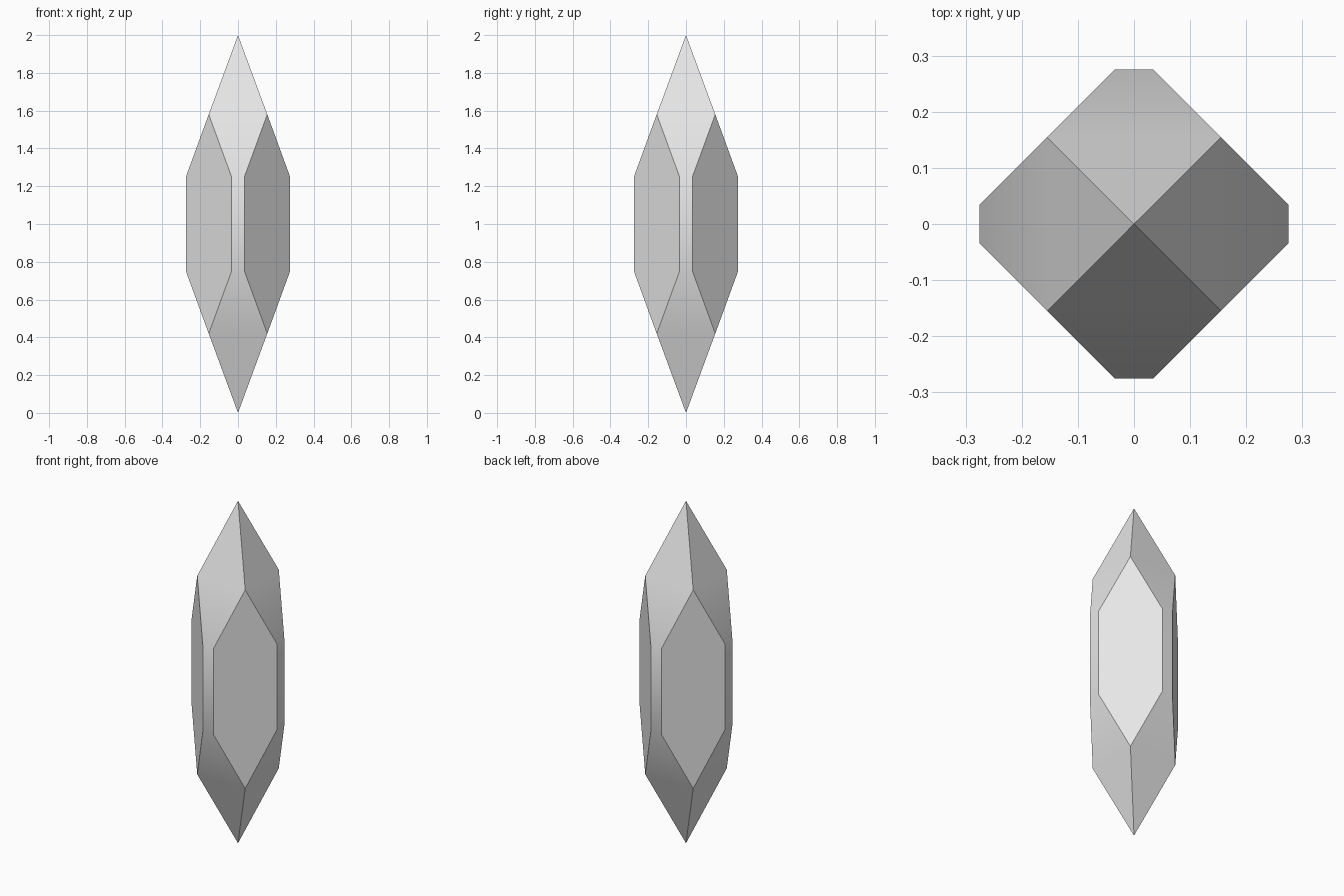
import bpy
import bmesh
from mathutils import Matrix

# Remove the default object
cube = bpy.data.objects.get("Cube")
if cube:
    bpy.data.objects.remove(cube, do_unlink=True)

HALF_HEIGHT = 1.0   # centre to tip
FACET = 0.155       # x and y where a long edge meets its side facet
WIDE = 0.275        # half width across the waist
NARROW = 0.035      # half width of the thin waist strip
SHOULDER = 0.58     # facet tip above the centre
WAIST = 0.2525      # top of the straight waist above the centre

# One colour for the whole stone
grey = bpy.data.materials.new("pale_grey")
grey.use_nodes = True
colour = (0.8, 0.8, 0.8, 1.0)
grey.diffuse_color = colour
grey.node_tree.nodes["Principled BSDF"].inputs["Base Color"].default_value = colour

bm = bmesh.new()


def add_face(points, turn):
    """Add one flat face, turned about the vertical axis."""
    bm.faces.new([bm.verts.new(turn @ Matrix.Translation(p).translation) for p in points])


# One quarter of the stone, repeated four times around the axis
for quarter in range(4):
    turn = Matrix.Rotation(quarter * 1.5707963, 3, 'Z')

    # Sloping faces running to the upper and lower tips
    for s in (1, -1):
        add_face([(0, 0, s * HALF_HEIGHT),
                  (-FACET, -FACET, s * SHOULDER),
                  (-NARROW, -WIDE, s * WAIST),
                  (NARROW, -WIDE, s * WAIST),
                  (FACET, -FACET, s * SHOULDER)], turn)

    # Thin upright strip at the waist
    add_face([(-NARROW, -WIDE, -WAIST), (NARROW, -WIDE, -WAIST),
              (NARROW, -WIDE, WAIST), (-NARROW, -WIDE, WAIST)], turn)

    # Six-sided facet cut across the corner
    add_face([(FACET, -FACET, -SHOULDER),
              (WIDE, -NARROW, -WAIST), (WIDE, -NARROW, WAIST),
              (FACET, -FACET, SHOULDER),
              (NARROW, -WIDE, WAIST), (NARROW, -WIDE, -WAIST)], turn)

# Weld the quarters and stand the stone on the ground
bmesh.ops.remove_doubles(bm, verts=bm.verts, dist=0.001)
bmesh.ops.recalc_face_normals(bm, faces=bm.faces)
bmesh.ops.translate(bm, verts=bm.verts, vec=(0, 0, HALF_HEIGHT))

mesh = bpy.data.meshes.new("cut_crystal")
bm.to_mesh(mesh)
bm.free()
mesh.materials.append(grey)
crystal = bpy.data.objects.new("cut_crystal", mesh)
bpy.context.collection.objects.link(crystal)

# Soft blend between slopes and waist strips, crisp facet edges
bpy.ops.object.select_all(action='DESELECT')
crystal.select_set(True)
bpy.context.view_layer.objects.active = crystal
bpy.ops.object.shade_smooth_by_angle(angle=0.5236)
